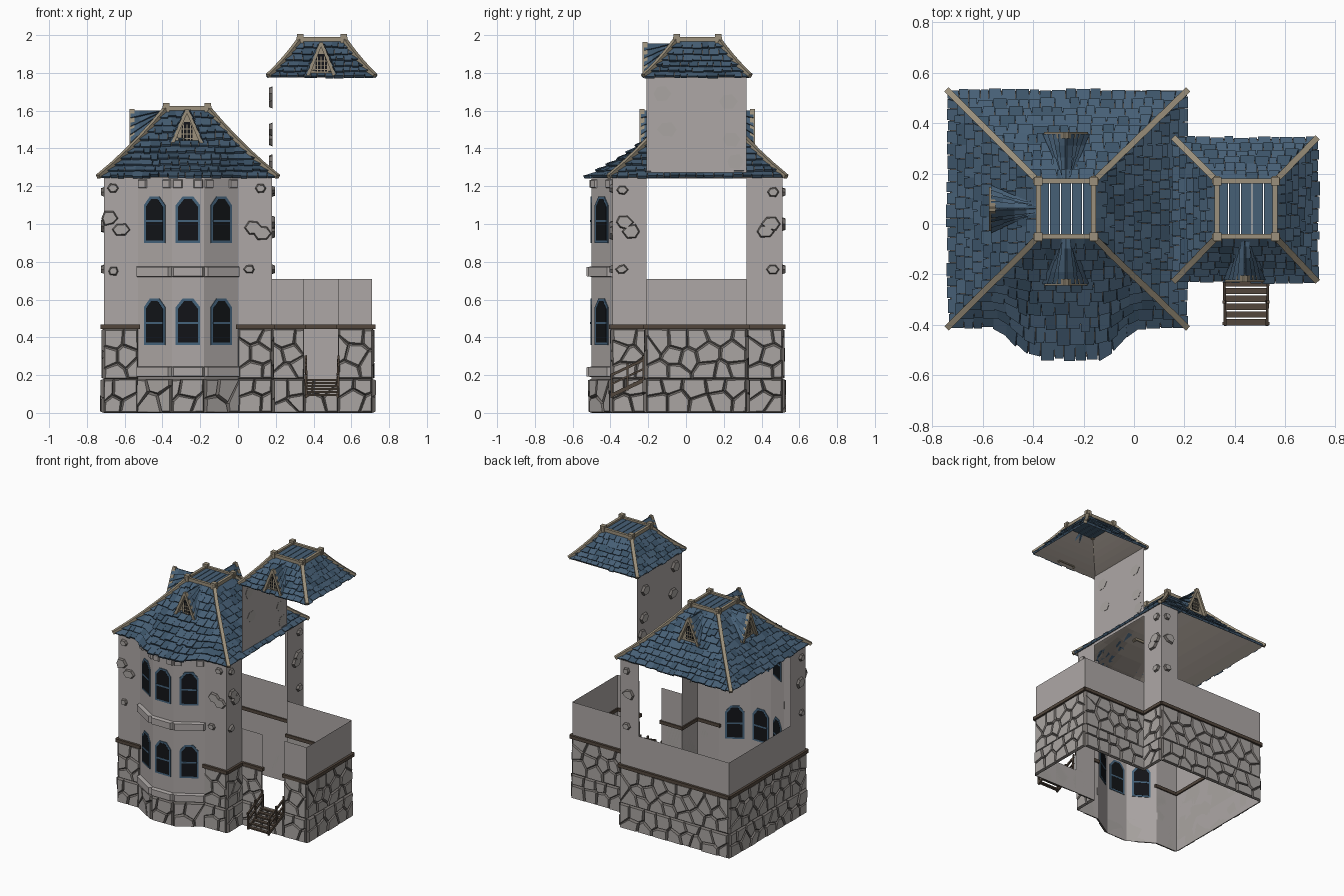
import bpy, bmesh, math, random
from mathutils import Vector as V

if "Cube" in bpy.data.objects:
    bpy.data.objects.remove(bpy.data.objects["Cube"])
random.seed(4)
rnd = random.uniform

COL = [("plaster", (.42, .39, .38)), ("stone", (.40, .375, .36)), ("mortar", (.17, .155, .145)),
       ("slate_blue", (.062, .115, .18)), ("slate_dark", (.045, .088, .14)), ("tan_trim", (.33, .28, .20)),
       ("dark_wood", (.085, .062, .046)), ("black_glass", (.006, .007, .009)),
       ("blue_frame", (.06, .125, .20)), ("roof_underside", (.24, .21, .185))]
MATS = []
for n, c in COL:
    m = bpy.data.materials.new(n)
    m.diffuse_color = (*c, 1)
    m.use_nodes = True
    m.node_tree.nodes["Principled BSDF"].inputs["Base Color"].default_value = m.diffuse_color
    MATS.append(m)
PLASTER, STONE, MORTAR, SLATE, SLATE2, TAN, WOOD, GLASS, FRAME, UNDER = range(10)


class Part:
    """Collects faces, then becomes one named object."""
    def __init__(self, name):
        self.name, self.bm = name, bmesh.new()

    def add(self, pts, faces, mat):
        vs = [self.bm.verts.new(p) for p in pts]
        for i, f in enumerate(faces):
            face = self.bm.faces.new([vs[k] for k in f])
            face.material_index = mat[i] if isinstance(mat, list) else mat

    def box8(self, lo, hi, mat):
        self.add(lo + hi, [(3, 2, 1, 0), (4, 5, 6, 7)] +
                 [(i, (i + 1) % 4, (i + 1) % 4 + 4, i + 4) for i in range(4)], mat)

    def beam(self, p, q, w, h, mat):
        p, q = V(p), V(q)
        d = (q - p).normalized()
        s = d.cross(V((0, 0, 1)))
        s = s.normalized() if s.length > .01 else V((1, 0, 0))
        u = s.cross(d) * h / 2
        s = s * w / 2
        self.box8(*[[e - s - u, e + s - u, e + s + u, e - s + u] for e in (p, q)], mat)

    def prism(self, poly, fr, d0, d1, mat, shrink=0, side=None):
        """Polygon on a wall frame, extruded from depth d0 to d1."""
        n = len(poly)
        cx, cz = sum(p[0] for p in poly) / n, sum(p[1] for p in poly) / n
        low = [at(fr, x, z, d0) for x, z in poly]
        top = []
        for x, z in poly:
            k = min(.4, shrink / max(math.hypot(cx - x, cz - z), 1e-4))
            top.append(at(fr, x + (cx - x) * k, z + (cz - z) * k, d1))
        sides = [(i, (i + 1) % n, (i + 1) % n + n, i + n) for i in range(n)]
        self.add(low + top, [range(n, 2 * n), range(n - 1, -1, -1)] + sides,
                 [mat] * 2 + [mat if side is None else side] * n)

    def done(self):
        bmesh.ops.recalc_face_normals(self.bm, faces=self.bm.faces)
        me = bpy.data.meshes.new(self.name)
        self.bm.to_mesh(me)
        for m in MATS:
            me.materials.append(m)
        bpy.context.collection.objects.link(bpy.data.objects.new(self.name, me))


def frame(p, q):
    """Wall frame: origin, direction, outward normal, length (footprint runs counter-clockwise)."""
    d = V((q[0] - p[0], q[1] - p[1], 0))
    L = d.length
    d /= L
    return V((p[0], p[1], 0)), d, V((d.y, -d.x, 0)), L


def at(fr, x, z, depth):
    return fr[0] + fr[1] * x + fr[2] * depth + V((0, 0, z))


def clip(poly, a, b):
    """Keep the side of poly nearer to seed a than to seed b."""
    m, n = ((a[0] + b[0]) / 2, (a[1] + b[1]) / 2), (b[0] - a[0], b[1] - a[1])
    f = lambda p: (p[0] - m[0]) * n[0] + (p[1] - m[1]) * n[1]
    out = []
    for p, q in zip(poly, poly[1:] + poly[:1]):
        fp, fq = f(p), f(q)
        if fp <= 0:
            out.append(p)
        if fp * fq < 0:
            k = fp / (fp - fq)
            out.append((p[0] + (q[0] - p[0]) * k, p[1] + (q[1] - p[1]) * k))
    return out


def rubble(part, p, q, z0, z1, relief):
    """Irregular stone facing over a wall rectangle."""
    fr = frame(p, q)
    L, h = fr[3], z1 - z0
    nx, nz = max(2, round(L / .105)), max(2, round(h / .085))
    seeds = [((i + .5 + .25 * (-1) ** j + rnd(-.3, .3)) * L / nx, z0 + (j + .5 + rnd(-.3, .3)) * h / nz)
             for i in range(nx) for j in range(nz)]
    for a in seeds:
        poly = [(0, z0), (L, z0), (L, z1), (0, z1)]
        for b in seeds:
            if b is not a and abs(a[0] - b[0]) < .35:
                poly = clip(poly, a, b)
        if len(poly) > 2:
            part.prism(poly, fr, 0, relief + rnd(-.003, .003), STONE, .011, MORTAR)


# footprint points, counter-clockwise
A, B0, B1, B2, B3 = (-.71, -.39), (-.53, -.39), (-.35, -.5), (-.18, -.5), (0, -.39)
C, D, D1, D2, E = (.18, -.39), (.18, -.21), (.35, -.21), (.53, -.21), (.71, -.21)
F, G, H, I = (.71, .32), (.18, .32), (.18, .51), (-.71, .51)
BAY = [(B0, B1), (B1, B2), (B2, B3)]

# plaster walls: single sheets, open where the upper storeys are missing
walls = Part("plaster_walls")
low = [(D, D1), (D2, E), (E, F), (F, G), (H, I), (I, (-.71, -.21))]
tall = [(A, B0), (B3, C), (C, D), (G, H), (H, (.03, .51)), ((-.71, -.21), A)] + BAY
for segs, z0, z1 in ((low, 0, .71), (tall, 0, 1.26), ([(D1, D2)], 0, .18), ([(G, D)], 1.24, 1.79)):
    for p, q in segs:
        walls.add([(*p, z0), (*q, z0), (*q, z1), (*p, z1)], [(0, 1, 2, 3)], PLASTER)
walls.done()

# rubble base and lower storey with a timber band
base, band = Part("rubble_stone"), Part("timber_band")
ring = [(A, B0), (B3, C), (C, D), (D, D1), (D2, E), (E, F), (F, G), (G, H), (H, I), (I, A)]
for p, q in ring:
    rubble(base, p, q, .18, .445, .010)
    fr = frame(p, q)
    band.beam(at(fr, -.01, .455, .004), at(fr, fr[3] + .01, .455, .004), .026, .024, WOOD)
for p, q in ring + BAY + [(D1, D2)]:
    rubble(base, p, q, 0, .18, .017)
base.done()
band.done()

# loose facing stones at the upper corners
quoins = Part("corner_stones")
spots = [(A, B0, .05, .75), (A, B0, .09, .97), (A, B0, .03, 1.03), (A, B0, .05, 1.19), (B3, C, .06, .76),
         (B3, C, .08, .98), (B3, C, .13, .95), (B3, C, .12, 1.19), (C, D, .05, .76), (C, D, .06, 1.01),
         (C, D, .1, .96), (C, D, .05, 1.18), (G, H, .14, .76), (G, H, .13, 1.0), (G, H, .1, .96),
         (G, H, .14, 1.17), (H, I, .05, .76), (H, I, .07, 1.0), (H, I, .05, 1.17), (I, A, .85, .76),
         (I, A, .83, .99), (I, A, .85, 1.17), (G, D, .08, 1.45), (G, D, .1, 1.65), (G, D, .42, 1.5),
         (G, D, .45, 1.69), (G, D, .06, 1.33)]
for p, q, x, z in spots:
    r = .032 if z < .8 or 1.1 < z < 1.3 else .047
    poly = [(x + r * rnd(.85, 1.2) * math.cos(k * math.pi / 3), z + r * rnd(.75, 1) * math.sin(k * math.pi / 3))
            for k in range(6)]
    quoins.prism(poly, frame(p, q), -.003, .016, STONE, .009, MORTAR)
quoins.done()

# bay: sills, lintel stones and windows
sills, wins = Part("bay_sills"), Part("bay_windows")
for p, q in BAY:
    fr = frame(p, q)
    c = fr[3] / 2
    for z in (.19, .72):
        sills.prism([(-.006, z), (fr[3] + .006, z), (fr[3] + .006, z + .055), (-.006, z + .055)], fr, 0, .028,
                    PLASTER, .014)
    for x in (.03, fr[3] - .03):
        sills.prism([(x - .025, 1.19), (x + .025, 1.19), (x + .025, 1.235), (x - .025, 1.235)], fr, 0, .012,
                    PLASTER, .006)
    for z in (.36, .9):
        def arch(w, a, b, ch):
            return [(c - w, a), (c + w, a), (c + w, b - ch), (c + w - ch * .8, b), (c - w + ch * .8, b), (c - w, b - ch)]
        wins.prism(arch(.065, z, z + .245, .045), fr, -.004, .005, FRAME)
        wins.prism(arch(.052, z + .012, z + .232, .04), fr, -.005, .006, GLASS)
        wins.prism([(c - .052, z + .11), (c + .052, z + .11), (c + .052, z + .122), (c - .052, z + .122)], fr,
                   -.006, .0075, FRAME)
sills.done()
wins.done()


def tile(part, quad, thick):
    """One slate: low edge lifted, top edge tucked in."""
    n = (quad[2] - quad[0]).cross(quad[3] - quad[1])
    if n.length < 1e-5:
        return
    n = n.normalized() * (1 if n.z > 0 else -1)
    lift = [thick, thick, .004, .004]
    part.box8([p + n * .001 for p in quad], [p + n * l for p, l in zip(quad, lift)], random.choice([SLATE, SLATE, SLATE2]))


lerp = lambda a, b, t: a + (b - a) * t


def roof(name, e, top, z0, z1, rows, bump):
    """Flared hip roof; e and top are x0, x1, y0, y1 of the eave and the flat top."""
    def pt(side, a, t):
        x0, x1, y0, y1 = [lerp(e[i], top[i], t) for i in range(4)]
        z = z0 + (z1 - z0) * (.8 * t + .2 * t * t)
        if side % 2:
            return V((x1 if side == 1 else x0, min(max(a, y0), y1), z))
        x = min(max(a, x0), x1)
        s = min(1, max(0, (.29 - abs(x + .265)) / .17)) * bump
        return V((x, y1 if side == 2 else y0 - .125 * s * s * (3 - 2 * s) * (1 - t) ** 2, z))

    sheet, slates, trim = Part(name + "_underside"), Part(name + "_slates"), Part(name + "_trim")
    for side in range(4):
        k = 2 if side % 2 else 0
        span = lambda t: (lerp(e[k], top[k], t), lerp(e[k + 1], top[k + 1], t))
        g = lambda i, j: pt(side, lerp(*span(j / 6), i / 16), j / 6)
        for i in range(16):
            for j in range(6):
                sheet.add([g(i, j), g(i + 1, j), g(i + 1, j + 1), g(i, j + 1)], [(0, 1, 2, 3)], UNDER)
        for r in range(rows):
            lo, hi = span(r / rows)
            a = lo
            while a < hi - .006:
                b = min(hi, a + rnd(.032, .062))
                t0, t1 = (r + rnd(-.2, .1)) / rows, min(1, (r + 1.15) / rows)
                tile(slates, [pt(side, a + .0015, t0), pt(side, b - .0015, t0), pt(side, b, t1), pt(side, a, t1)],
                     rnd(.013, .021))
                a = b
    up = V((0, 0, .014))
    for i, j, side in ((0, 2, 0), (1, 2, 0), (0, 3, 2), (1, 3, 2)):      # hip timbers
        P = [pt(side, (-9, 9)[i], t) + up for t in (-.03, .2, .4, .6, .8, 1)]
        for p, q in zip(P, P[1:]):
            trim.beam(p, q, .024, .022, TAN)
        trim.beam(P[-1] + V((0, 0, -.02)), P[-1] + V((0, 0, .026)), .034, .034, TAN)
    x0, x1, y0, y1 = top
    for k in range(5):                                                   # flat top planks
        a, b = lerp(x0, x1, k / 5) + .002, lerp(x0, x1, (k + 1) / 5) - .002
        slates.beam(((a + b) / 2, y0, z1 + .004), ((a + b) / 2, y1, z1 + .004), b - a, .014, SLATE)
    for s in (y0, y1):
        trim.beam((x0 - .02, s, z1 + .012), (x1 + .02, s, z1 + .012), .02, .024, TAN)
    for s in (x0, x1):
        trim.beam((s, y0 - .02, z1 + .012), (s, y1 + .02, z1 + .012), .02, .024, TAN)
    for o in (sheet, slates, trim):
        o.done()


roof("main_roof", (-.73, .2, -.4, .52), (-.38, -.16, -.05, .17), 1.245, 1.6, 10, 1)
roof("wing_roof", (.165, .72, -.22, .335), (.33, .56, -.05, .17), 1.775, 1.965, 6, 0)


def dormer(name, c, out, z0, z1, w, depth):
    """Triangular dormer: gable at c facing out, ridge running back into the roof."""
    d = Part(name)
    o = V((*out, 0))
    s = V((-o.y, o.x, 0))
    c = V((*c, 0))
    apex = c + V((0, 0, z1))
    back = apex - o * depth
    fr = (c, s, o, 1)
    d.prism([(-w, z0), (w, z0), (0, z1)], fr, -.008, 0, TAN)
    wz, ww, h = z0 + .018, .03, (z1 - z0) * .56
    d.prism([(-ww, wz), (ww, wz), (ww, wz + h * .65), (ww * .5, wz + h), (-ww * .5, wz + h), (-ww, wz + h * .65)],
            fr, 0, .004, GLASS)
    for k in (-1, 0, 1):                                                 # lattice bars
        zz = wz + h * (.35 + .25 * k)
        d.beam(at(fr, k * .018, wz, .005), at(fr, k * .018, wz + h * .85, .005), .005, .005, TAN)
        d.beam(at(fr, -ww, zz, .005), at(fr, ww, zz, .005), .005, .005, TAN)
    for k in (-1, 1):
        foot = c + s * k * w + V((0, 0, z0))
        g = lambda v, t: foot.lerp(apex, t).lerp(back, v) + o * .018 * (1 - v)
        for i in range(4):
            for j in range(4):
                tile(d, [g(i / 4, j / 4), g((i + 1) / 4, j / 4), g((i + 1) / 4, j / 4 + .25), g(i / 4, j / 4 + .25)],
                     rnd(.012, .018))
        d.beam(foot + o * .012 - V((0, 0, .005)), apex + o * .012 + V((0, 0, .006)), .026, .017, TAN)
    d.done()


dormer("front_dormer", (-.27, -.22), (0, -1), 1.425, 1.6, .08, .17)
dormer("back_dormer", (-.27, .34), (0, 1), 1.425, 1.6, .08, .17)
dormer("left_dormer", (-.55, .06), (-1, 0), 1.425, 1.6, .08, .17)
dormer("wing_dormer", (.44, -.205), (0, -1), 1.79, 1.955, .07, .16)

# wooden entrance steps with railings
steps = Part("entrance_steps")
for k in range(6):
    y, z = lerp(-.39, -.235, k / 5), lerp(.095, .175, k / 5)
    steps.beam((.36, y, z), (.53, y, z), .025, .01, WOOD)
for x, sx in ((.362, -.004), (.528, .004)):
    for y, z in ((-.395, .09), (-.31, .13), (-.225, .17)):
        steps.beam((x, y, z - .01), (x + sx, y, z + .135 - (.02 if y < -.35 else 0)), .012, .012, WOOD)
    for dz, h in ((0, .02), (.06, .01), (.108, .014)):
        steps.beam((x, -.4, .09 + dz), (x + sx, -.22, .175 + dz), .011, h, WOOD)
steps.done()
